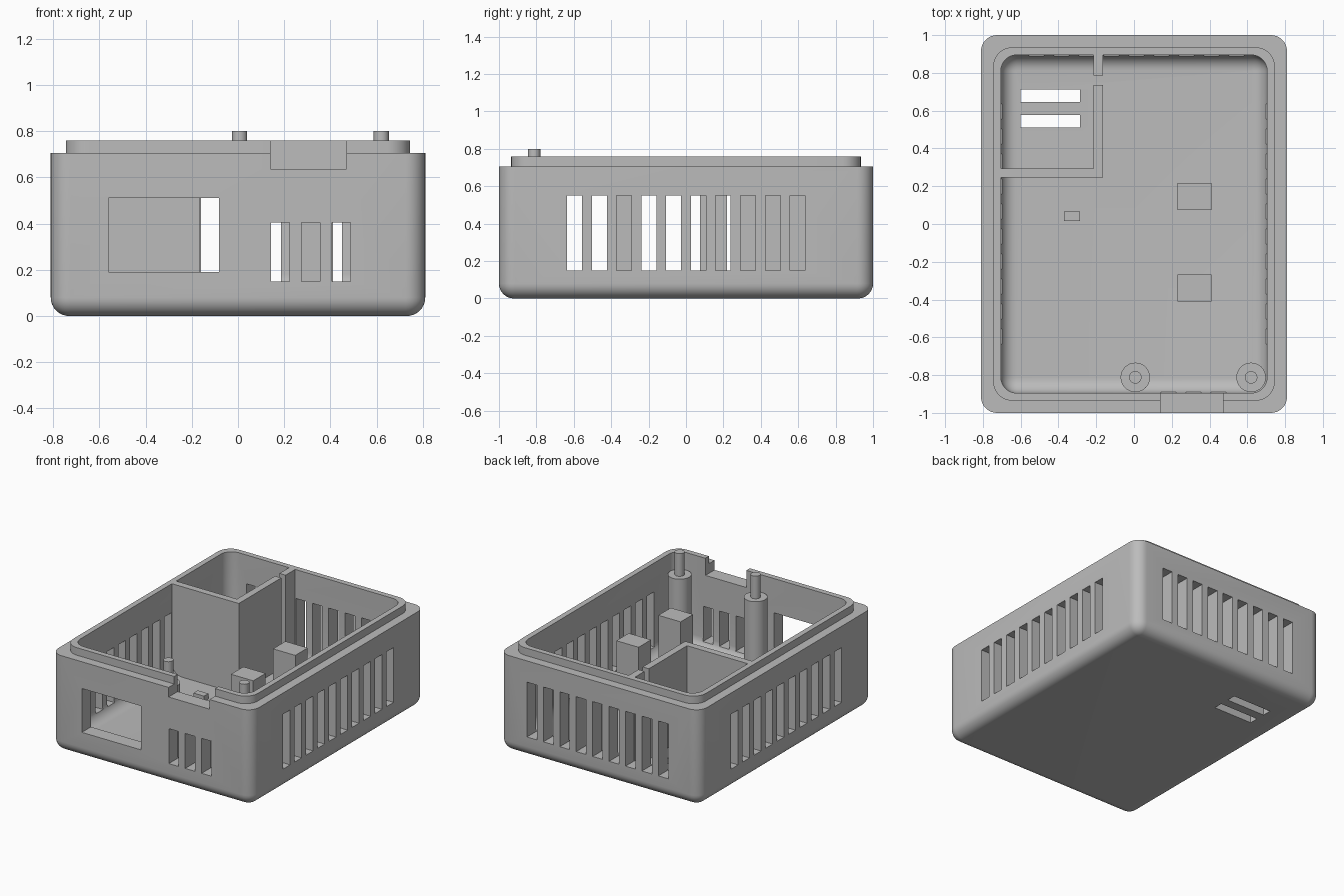
import bpy, bmesh, math
from mathutils import Matrix, Vector

cube = bpy.data.objects.get("Cube")
if cube:
    bpy.data.objects.remove(cube, do_unlink=True)

HALF_X, HALF_Y = 0.81, 1.0
SHOULDER, RIM, FLOOR = 0.705, 0.76, 0.1
WALL, FILLET = 0.105, 0.08
STEPS = 8

grey = bpy.data.materials.new("plastic grey")
grey.use_nodes = True
grey.diffuse_color = (0.5, 0.5, 0.5, 1)
grey.node_tree.nodes["Principled BSDF"].inputs["Base Color"].default_value = grey.diffuse_color


def finish(name, bm, smooth=False):
    bmesh.ops.recalc_face_normals(bm, faces=bm.faces)
    mesh = bpy.data.meshes.new(name)
    bm.to_mesh(mesh)
    bm.free()
    mesh.materials.append(grey)
    obj = bpy.data.objects.new(name, mesh)
    bpy.context.collection.objects.link(obj)
    if smooth:
        shade(obj)
    return obj


def select(obj):
    bpy.ops.object.select_all(action="DESELECT")
    obj.select_set(True)
    bpy.context.view_layer.objects.active = obj


def shade(obj):
    select(obj)
    bpy.ops.object.shade_smooth_by_angle(angle=math.radians(30))


def add_box(bm, x0, x1, y0, y1, z0, z1):
    centre = Vector((x0 + x1, y0 + y1, z0 + z1)) / 2
    size = Matrix.Diagonal((x1 - x0, y1 - y0, z1 - z0, 1))
    bmesh.ops.create_cube(bm, size=1, matrix=Matrix.Translation(centre) @ size)


def boxes(name, *extents):
    bm = bmesh.new()
    for extent in extents:
        add_box(bm, *extent)
    return finish(name, bm)


def ring(bm, inset, radius, z):
    """Rounded rectangle, inset from the outer footprint."""
    verts = []
    for quarter in range(4):
        sx = 1 if quarter in (0, 3) else -1
        sy = 1 if quarter in (0, 1) else -1
        for i in range(STEPS + 1):
            a = (quarter + i / STEPS) * math.pi / 2
            x = sx * (HALF_X - inset - radius) + radius * math.cos(a)
            y = sy * (HALF_Y - inset - radius) + radius * math.sin(a)
            verts.append(bm.verts.new((x, y, z)))
    return verts


# Shell: rounded outside, stepped lip and filleted cavity in one loft
arc = [i / STEPS * math.pi / 2 for i in range(STEPS + 1)]
outside = [(FILLET * (1 - math.sin(a)), FILLET * (1 - math.cos(a))) for a in arc]
sections = [(d, 0.085 - d, z) for d, z in outside]
sections += [(0, 0.085, SHOULDER), (0.065, 0.1, SHOULDER), (0.065, 0.1, RIM), (WALL, 0.085, RIM)]
sections += [(WALL + d, 0.085 - d, FLOOR + z) for d, z in reversed(outside)]

bm = bmesh.new()
loops = [ring(bm, *s) for s in sections]
for low, high in zip(loops, loops[1:]):
    for i in range(len(low)):
        j = (i + 1) % len(low)
        bm.faces.new((low[i], low[j], high[j], high[i]))
bm.faces.new(loops[0])
bm.faces.new(loops[-1])
shell = finish("case_shell", bm)

# Openings: side, back and front vents, floor slots, window and rim notch
PITCH, SLOT = 0.1325, 0.08
cuts = []
for k in range(10):
    y = -0.636 + k * PITCH
    for x0, x1 in ((-0.9, -0.6), (0.6, 0.9)):
        cuts.append((x0, x1, y, y + SLOT, 0.15, 0.55))
for k in range(9):
    x = -0.557 + k * PITCH
    cuts.append((x, x + SLOT, 0.8, 1.1, 0.15, 0.55))
for k in range(3):
    x = 0.142 + k * PITCH
    cuts.append((x, x + SLOT, -1.1, -0.8, 0.15, 0.405))
for y in (0.51, 0.645):
    cuts.append((-0.6, -0.285, y, y + 0.067, -0.1, 0.2))
cuts.append((-0.56, -0.082, -1.1, -0.8, 0.19, 0.51))
cuts.append((0.14, 0.47, -1.1, -0.8, 0.635, 0.9))
cutter = boxes("opening_cutter", *cuts)
cutter.hide_render = True

select(shell)
mod = shell.modifiers.new("openings", "BOOLEAN")
mod.operation, mod.solver, mod.object = "DIFFERENCE", "EXACT", cutter
bpy.ops.object.modifier_apply(modifier=mod.name)
bpy.data.objects.remove(cutter, do_unlink=True)
shade(shell)

# Compartment walls with a cable gap near the back
BASE = FLOOR - 0.02
boxes("compartment_front_wall", (-0.71, -0.165, 0.245, 0.295, BASE, RIM))
boxes("compartment_side_wall", (-0.215, -0.165, 0.295, 0.735, BASE, RIM))
boxes("compartment_back_post", (-0.215, -0.165, 0.785, 0.9, BASE, RIM))

# Support blocks on the floor
for name, y in (("front_block", -0.41), ("rear_block", 0.075)):
    boxes(name, (0.23, 0.41, y, y + 0.143, BASE, 0.6))
boxes("small_floor_block", (-0.37, -0.285, 0.015, 0.065, BASE, 0.14))

# Round posts with locating pins
for side, x in (("right", 0.007), ("left", 0.62)):
    for part, radius, z0, z1 in (("post", 0.078, BASE, 0.635), ("pin", 0.033, 0.6, 0.8)):
        bm = bmesh.new()
        bmesh.ops.create_cone(bm, cap_ends=True, segments=32, radius1=radius, radius2=radius,
                              depth=z1 - z0, matrix=Matrix.Translation((x, -0.812, (z0 + z1) / 2)))
        finish(f"{side}_{part}", bm, smooth=True)
